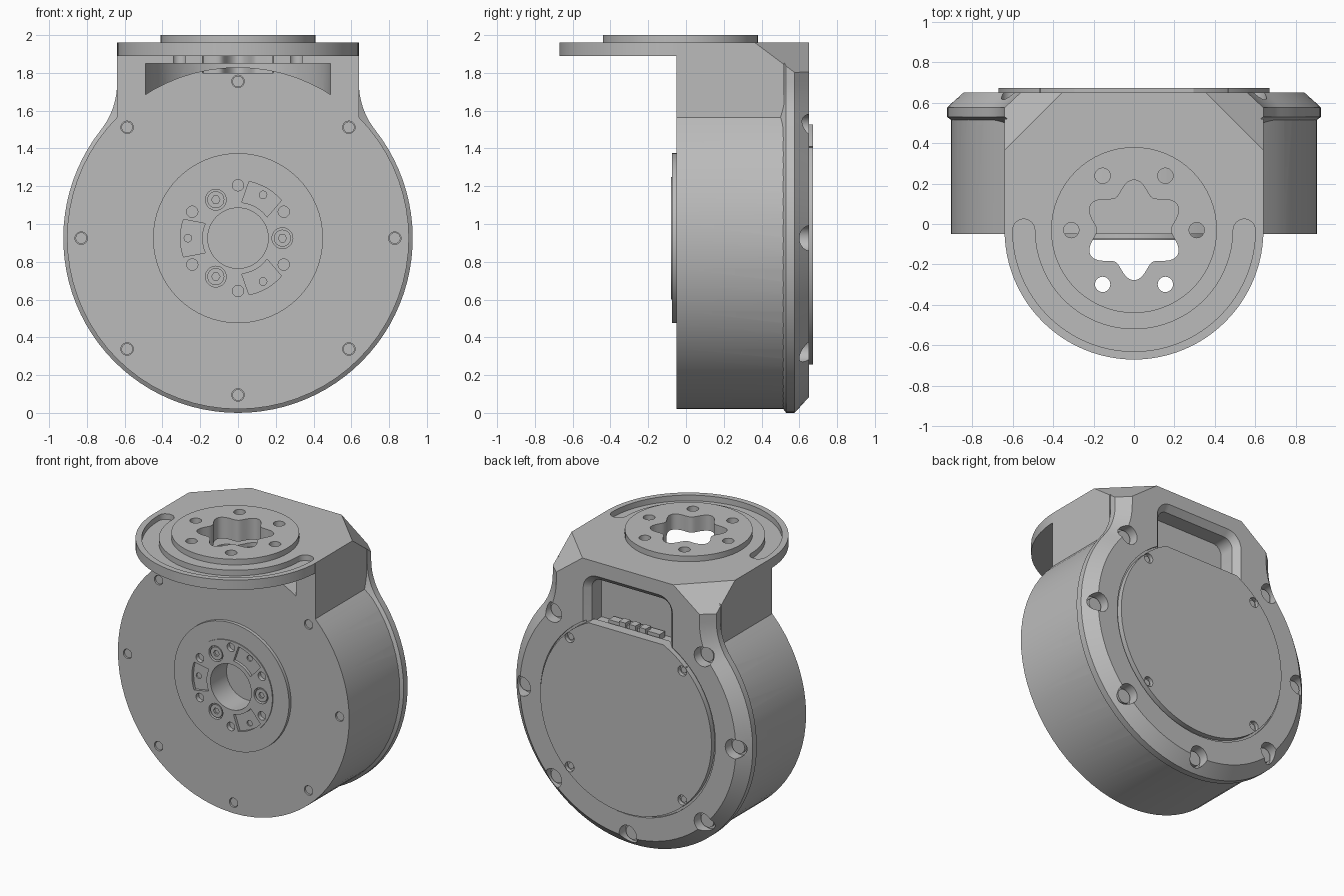
import bpy, bmesh
from math import sin, cos, pi, radians, sqrt, atan2
from mathutils import Vector

if "Cube" in bpy.data.objects:
    bpy.data.objects.remove(bpy.data.objects["Cube"])

CZ = 0.925          # height of the drum axis
PY = -0.03          # y of the vertical output axis
grey = bpy.data.materials.new("matte grey")
grey.use_nodes = True
grey.diffuse_color = (0.5, 0.5, 0.5, 1)
grey.node_tree.nodes["Principled BSDF"].inputs["Base Color"].default_value = (0.5, 0.5, 0.5, 1)


def solid(name, shapes):
    """One object from lofted shapes; each shape is a list of 3D loops."""
    bm = bmesh.new()
    for loops in shapes:
        rings = [[bm.verts.new(p) for p in loop] for loop in loops]
        n = len(rings[0])
        for a, b in zip(rings, rings[1:]):
            for i in range(n):
                bm.faces.new((a[i], a[(i + 1) % n], b[(i + 1) % n], b[i]))
        bm.faces.new(rings[0])
        bm.faces.new(rings[-1])
    bmesh.ops.recalc_face_normals(bm, faces=bm.faces)
    me = bpy.data.meshes.new(name)
    bm.to_mesh(me)
    bm.free()
    me.materials.append(grey)
    ob = bpy.data.objects.new(name, me)
    bpy.context.collection.objects.link(ob)
    return ob


def along_y(pts, a, b):
    return [[(u, d, v) for u, v in pts] for d in (a, b)]


def along_z(pts, a, b):
    return [[(u, v, d) for u, v in pts] for d in (a, b)]


def arc(cx, cy, r, a0, a1, n):
    return [(cx + r * cos(radians(a0 + (a1 - a0) * i / n)),
             cy + r * sin(radians(a0 + (a1 - a0) * i / n))) for i in range(n + 1)]


def circle(cx, cy, r, n=64):
    return arc(cx, cy, r, 0, 360, n)[:-1]


def rod(r, a, b, at=(0, CZ), n=64):
    return along_y(circle(*at, r, n), a, b)


def ring_of(angles, dist, r, a, b, n=20):
    return [rod(r, a, b, (dist * cos(radians(t)), CZ + dist * sin(radians(t))), n) for t in angles]


def combine(ob, other, op="DIFFERENCE"):
    """Apply a boolean and remove the operand."""
    mod = ob.modifiers.new("cut", "BOOLEAN")
    mod.object, mod.operation, mod.solver = other, op, "EXACT"
    bpy.context.view_layer.objects.active = ob
    bpy.ops.object.modifier_apply(modifier=mod.name)
    bpy.data.objects.remove(other)


def cut(ob, shapes):
    combine(ob, solid("cutter", shapes))


def flange_loop(y, d):
    """Drum outline filleted into the straight neck, shrunk by d."""
    R, w, rf = 0.925 - d, 0.64 - d, 0.4 + d
    fx = w + rf
    fz = sqrt((R + rf) ** 2 - fx ** 2)
    t = atan2(fz, fx) * 180 / pi
    half = arc(0, CZ, R, -90, t, 34) + arc(fx, CZ + fz, rf, 180 + t, 180, 10)[1:] + [(w, 1.96)]
    full = half + [(-x, z) for x, z in reversed(half[1:])]
    return [(x, y, z) for x, z in full]


# Neck with the rounded clearance slot in its front
housing = solid("housing", [along_y([(-.64, 1.2), (.64, 1.2), (.64, 1.96), (-.64, 1.96)], -.05, .52)])
cut(housing, [along_z(circle(0, PY, 0.49), 1.3, 1.85)])

# Drum, rear flange and top plate
combine(housing, solid("drum", [rod(0.905, -.05, .54, n=72)]), "UNION")
combine(housing, solid("flange", [[flange_loop(y, d) for y, d in
                                  ((.50, .04), (.53, 0), (.575, 0), (.65, .08))]]), "UNION")
plate = [(.64, .3), (-.64, .3)] + arc(0, PY, .64, 180, 360, 48)
combine(housing, solid("plate", [along_z(plate, 1.89, 1.96)]), "UNION")

# Sloped rear corners
for s in (-1, 1):
    n = Vector((s, 1, 1.33)).normalized()
    bpy.ops.mesh.primitive_cube_add(size=0.9, location=Vector((s * .495, .51, 1.96)) + n * .45)
    corner = bpy.context.object
    corner.rotation_euler = n.to_track_quat("Z", "Y").to_euler()
    bpy.context.view_layer.update()
    combine(housing, corner)

# Rear window pocket with a bevelled mouth
def window(y, g):
    r, w, lo, hi = 0.07 + g, 0.31 + g, 1.5 - g, 1.82 + g
    pts = [(-w, lo), (w, lo)] + arc(w - r, hi - r, r, 0, 90, 8) + arc(r - w, hi - r, r, 90, 180, 8)
    return [(x, y, z) for x, z in pts]

cut(housing, [[window(.50, 0), window(.61, 0), window(.66, .05)]])

# Raised output disc on the plate, C-shaped groove, lobed opening and bolt holes
combine(housing, solid("disc", [along_z(circle(0, PY, .41), 1.93, 2.0)]), "UNION")
groove = arc(0, PY, .60, 180, 360, 48) + arc(.545, PY, .055, 0, 180, 8)[1:] \
    + arc(0, PY, .49, 360, 180, 48)[1:] + arc(-.545, PY, .055, 0, 180, 8)[1:-1]
cut(housing, [along_z(groove, 1.92, 2.1)])
lobes = []
for i in range(96):
    t = 2 * pi * i / 96
    r = 0.215 - 0.033 * cos(6 * t)
    lobes.append((r * cos(t), PY + r * sin(t)))
holes = [along_z(circle(.31 * cos(k * pi / 3), PY + .31 * sin(k * pi / 3), .038, 24), 1.84, 2.1)
         for k in range(6)]
cut(housing, [along_z(lobes, 1.8, 2.1)] + holes)

# Bolt holes in the drum front and counterbores round the flange
eight = range(0, 360, 45)
rear = [t for t in eight if t != 90]
cut(housing, ring_of(eight, .83, .033, -.1, -.01))
cut(housing, ring_of(rear, .83, .068, .575, .8, 28))
cut(housing, [rod(.16, -.1, .1)])
cut(housing, [rod(.685, .635, .7)])

solid("flange_screws", ring_of(rear, .83, .05, .56, .60))
solid("front_screws", ring_of(eight, .83, .03, -.04, -.025))

# Front hub: wide ring and bolted centre
hub_ring = solid("hub_ring", [rod(.45, -.073, -.03)])
cut(hub_ring, [rod(.31, -.1, 0)])
hub = solid("hub", [rod(.325, -.08, -.02)])
cut(hub, [rod(.16, -.1, 0)])
cut(hub, ring_of(range(30, 390, 60), .28, .03, -.1, -.045))
cut(hub, ring_of((0, 120, 240), .235, .055, -.1, -.05, 28))
cut(hub, [along_y(arc(0, CZ, .305, t - 19, t + 19, 10) + arc(0, CZ, .19, t + 24, t - 24, 8), -.1, -.06)
          for t in (60, 180, 300)])
cut(hub, ring_of((60, 180, 300), .265, .02, -.1, -.045, 16))
screws = solid("hub_screws", ring_of((0, 120, 240), .235, .045, -.075, -.04, 28))
cut(screws, ring_of((0, 120, 240), .235, .022, -.1, -.06, 6))

# Rear cover with a flat top edge and notched screw seats
chord = radians(64)
cover_pts = arc(0, CZ, .67, 180 - 64, 360 + 64, 64)
cover = solid("rear_cover", [along_y(cover_pts, .60, .672)])
seats = (46, 134, 226, 314)
cut(cover, ring_of(seats, .635, .035, .645, .7))
solid("cover_screws", ring_of(seats, .635, .022, .64, .655, 16))

# Connector on the floor of the rear window
solid("connector_base", [along_y([(-.2, 1.49), (.2, 1.49), (.2, 1.54), (-.2, 1.54)], .52, .58)])
solid("connector_pins", [along_y([(x - .025, 1.49), (x + .025, 1.49), (x + .025, 1.56), (x - .025, 1.56)],
                                 .54, .60) for x in (-.08, 0, .08)])

# Soft shading on curves, crisp edges elsewhere
bpy.ops.object.select_all(action="DESELECT")
for ob in bpy.context.collection.objects:
    if ob.type == "MESH" and grey.name in ob.data.materials:
        # keep a single colour slot after the boolean cuts
        ob.data.materials.clear()
        ob.data.materials.append(grey)
        for p in ob.data.polygons:
            p.material_index = 0
        ob.select_set(True)
        bpy.context.view_layer.objects.active = ob
bpy.ops.object.shade_smooth_by_angle(angle=radians(25))
